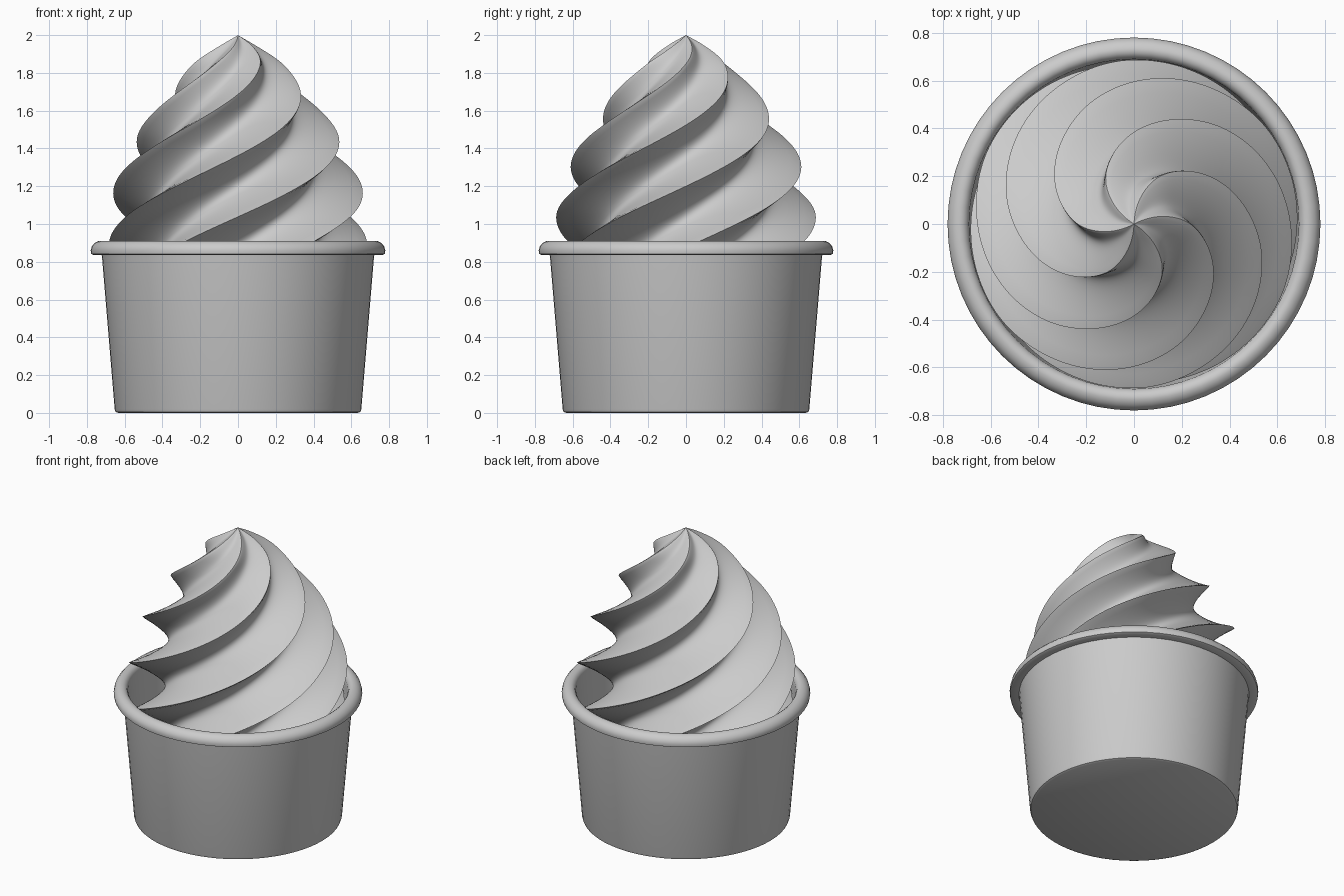
import bpy, bmesh, math

if "Cube" in bpy.data.objects:
    bpy.data.objects.remove(bpy.data.objects["Cube"])


def make_object(name, rings, cap_start, cap_end):
    """Skin a stack of closed rings into a smooth object; caps are fans to a point."""
    bm = bmesh.new()
    loops = [[bm.verts.new(p) for p in ring] for ring in rings]
    n = len(loops[0])
    for a, b in zip(loops, loops[1:]):
        for i in range(n):
            j = (i + 1) % n
            bm.faces.new((a[i], a[j], b[j], b[i]))
    for loop, z in ((loops[0], cap_start), (loops[-1], cap_end)):
        centre = bm.verts.new((0, 0, z))
        for i in range(n):
            bm.faces.new((loop[i], loop[(i + 1) % n], centre))
    bmesh.ops.recalc_face_normals(bm, faces=bm.faces)
    mesh = bpy.data.meshes.new(name)
    bm.to_mesh(mesh)
    bm.free()
    obj = bpy.data.objects.new(name, mesh)
    bpy.context.collection.objects.link(obj)
    bpy.context.view_layer.objects.active = obj
    obj.select_set(True)
    bpy.ops.object.shade_smooth_by_angle(angle=math.radians(40))
    obj.select_set(False)
    return obj


def smooth_lookup(table, x):
    """Cubic (Catmull-Rom style) interpolation through (x, y) points."""
    k = max(i for i in range(len(table) - 1) if table[i][0] <= x or i == 0)
    (x0, y0), (x1, y1) = table[k], table[k + 1]

    def slope(i):
        a, b = table[max(i - 1, 0)], table[min(i + 1, len(table) - 1)]
        return (b[1] - a[1]) / (b[0] - a[0])

    h = x1 - x0
    t = (x - x0) / h
    return ((2 * t**3 - 3 * t**2 + 1) * y0 + (t**3 - 2 * t**2 + t) * h * slope(k)
            + (3 * t**2 - 2 * t**3) * y1 + (t**3 - t**2) * h * slope(k + 1))


# Paper cup: hollow tapered wall with a rolled rim, lathed around z
cup_profile = [(0.635, 0), (0.648, 0.006), (0.653, 0.02), (0.72, 0.825), (0.722, 0.836),
               (0.765, 0.836), (0.777, 0.842), (0.78, 0.86), (0.774, 0.882),
               (0.758, 0.9), (0.735, 0.911), (0.715, 0.909), (0.699, 0.897),
               (0.69, 0.878), (0.688, 0.84), (0.63, 0.04)]
SIDES = 64
cup_rings = [[(r * math.cos(math.tau * i / SIDES), r * math.sin(math.tau * i / SIDES), z)
              for i in range(SIDES)] for r, z in cup_profile]
make_object("cup", cup_rings, 0, 0.04)

# Soft serve swirl: six sharp ridges with scooped valleys, twisting as they rise
ridge_radius = [(0.6, 0.63), (0.8, 0.675), (1.04, 0.687), (1.18, 0.661), (1.315, 0.617),
                (1.45, 0.551), (1.565, 0.475), (1.68, 0.39), (1.79, 0.293),
                (1.87, 0.21), (1.95, 0.09), (2.0, 0.0)]
RIDGES, STEPS, ROWS = 6, 24, 130
VALLEY = 0.36
swirl_rings = []
for row in range(ROWS):
    z = 0.7 + (1.998 - 0.7) * row / (ROWS - 1)
    radius = max(smooth_lookup(ridge_radius, z), 0.002)
    twist = math.radians(124 - (1.87 - z) / 0.0054)
    ring = []
    for i in range(RIDGES * STEPS):
        psi = math.tau * i / (RIDGES * STEPS)
        scoop = (math.sin(psi * RIDGES / 2) ** 2 + 0.003) ** 0.43 - 0.003 ** 0.43
        r = radius * (1 - VALLEY * scoop)
        ring.append((r * math.cos(psi + twist), r * math.sin(psi + twist), z))
    swirl_rings.append(ring)
make_object("ice_cream_swirl", swirl_rings, 0.7, 2.0)
